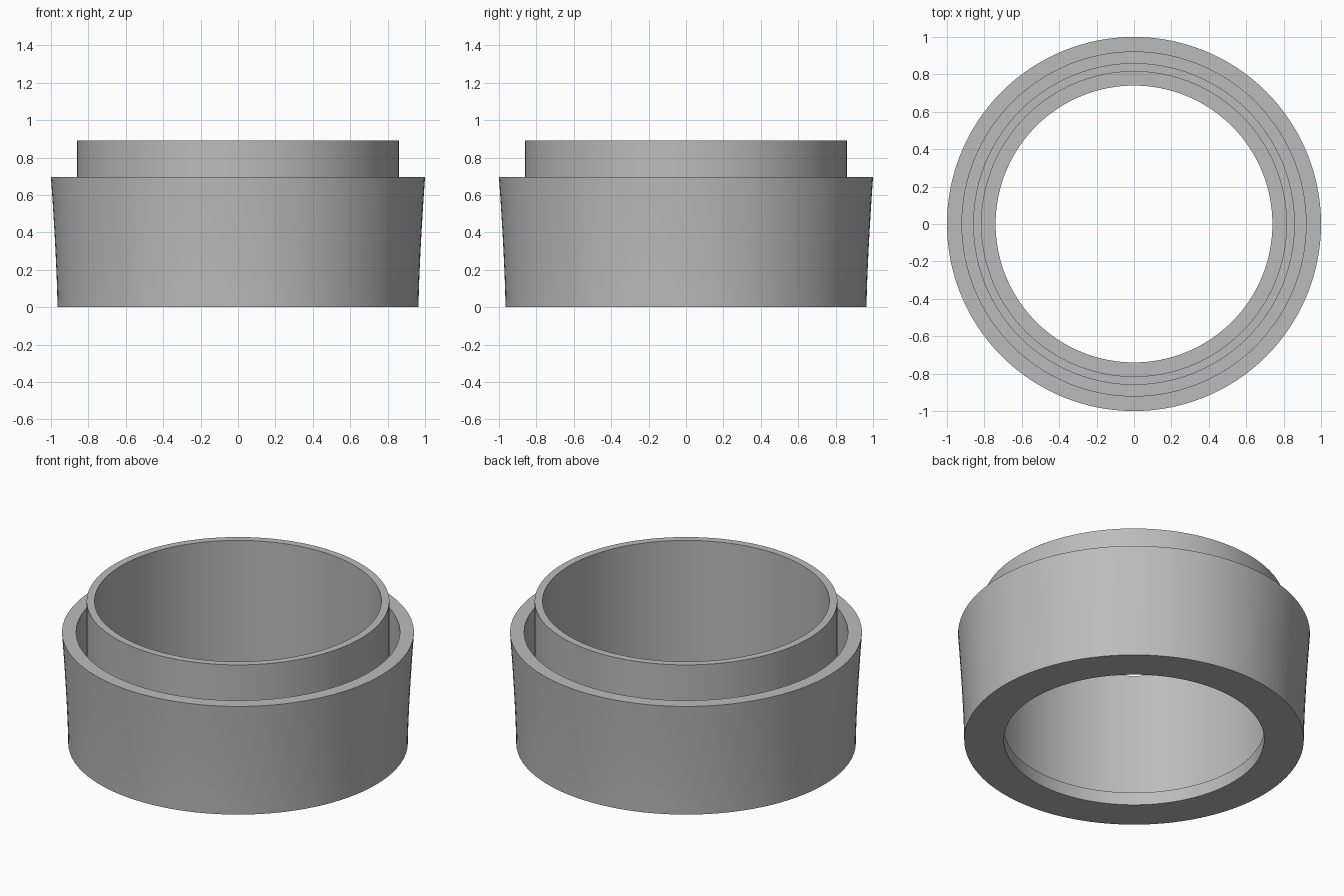
import bpy
import bmesh
import math
from mathutils import Matrix, Vector

cube = bpy.data.objects.get("Cube")
if cube:
    bpy.data.objects.remove(cube, do_unlink=True)

SEGMENTS = 128
HEIGHT, RIM, FLOOR = 0.89, 0.695, 0.08

grey = bpy.data.materials.new("plain grey")
grey.use_nodes = True
colour = (0.5, 0.5, 0.5, 1)
grey.diffuse_color = colour
grey.node_tree.nodes["Principled BSDF"].inputs["Base Color"].default_value = colour


def lathe(name, profile):
    """Spin a closed radius/height profile around the z axis."""
    bm = bmesh.new()
    verts = [bm.verts.new((r, 0, z)) for r, z in profile]
    edges = [bm.edges.new((v, verts[i - 1])) for i, v in enumerate(verts)]
    bmesh.ops.spin(bm, geom=verts + edges, cent=(0, 0, 0), axis=(0, 0, 1),
                   angle=math.tau, steps=SEGMENTS, use_merge=True)
    bmesh.ops.remove_doubles(bm, verts=bm.verts, dist=0.0001)
    bmesh.ops.recalc_face_normals(bm, faces=bm.faces)
    mesh = bpy.data.meshes.new(name)
    bm.to_mesh(mesh)
    bm.free()
    mesh.materials.append(grey)
    obj = bpy.data.objects.new(name, mesh)
    bpy.context.collection.objects.link(obj)
    bpy.ops.object.select_all(action="DESELECT")
    obj.select_set(True)
    bpy.context.view_layer.objects.active = obj
    bpy.ops.object.shade_smooth_by_angle(angle=math.radians(30))
    return obj


# Gently flared outer wall, from the base up to the rim
steps = 8
flare = [(0.965 + 0.035 * (i / steps) ** 1.4, RIM * i / steps)
         for i in range(steps + 1)]

# Outer wall, groove, raised inner collar, inner ledge and base in one section
lathe("double_walled_ring", flare + [
    (0.92, RIM), (0.92, FLOOR),
    (0.86, FLOOR), (0.86, HEIGHT),
    (0.815, HEIGHT), (0.815, FLOOR),
    (0.74, FLOOR), (0.74, 0),
])
